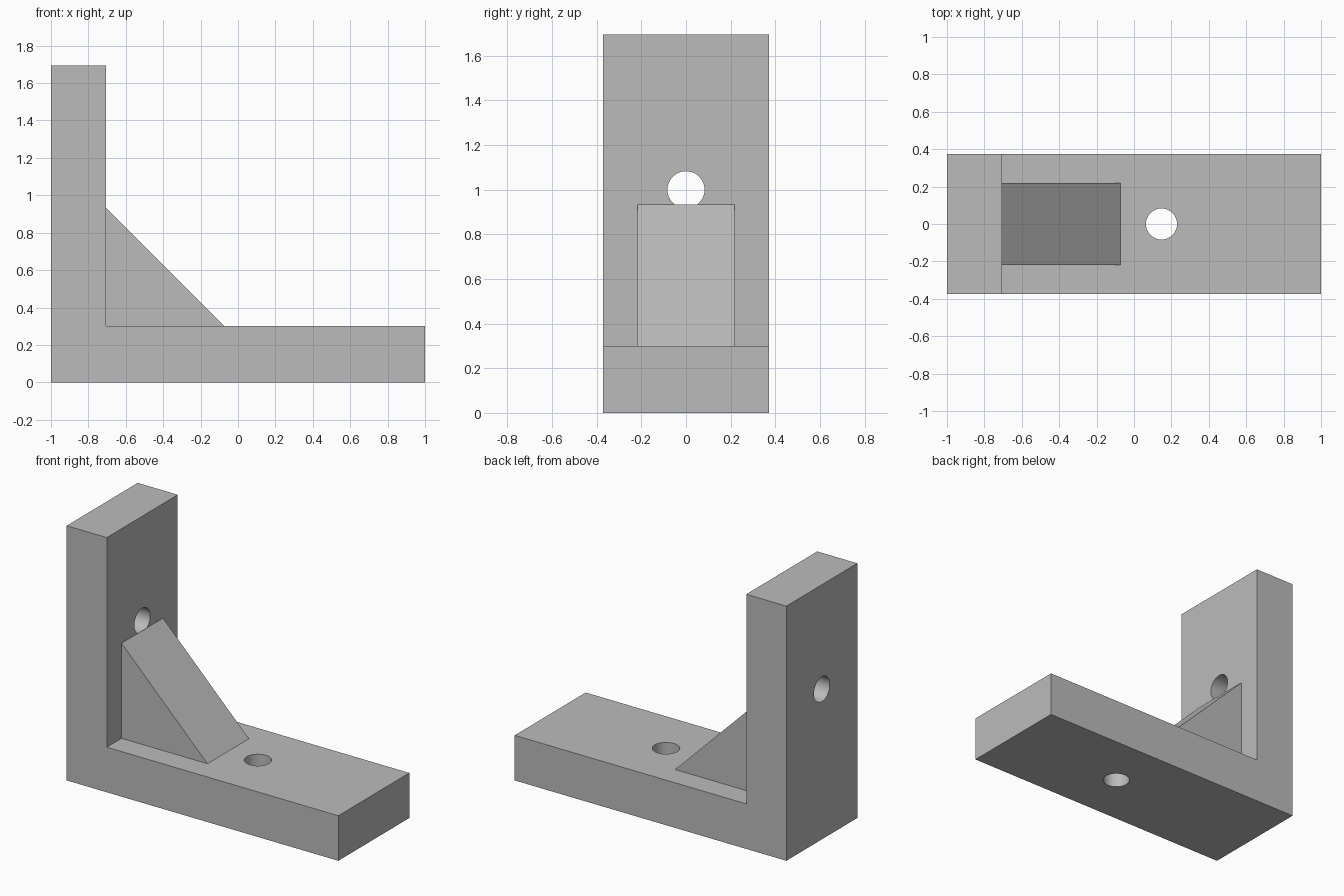
import bpy, bmesh, math
from mathutils import Vector

cube = bpy.data.objects.get("Cube")
if cube:
    bpy.data.objects.remove(cube, do_unlink=True)

grey = bpy.data.materials.new("plain grey")
grey.use_nodes = True
grey.diffuse_color = (0.5, 0.5, 0.5, 1)
grey.node_tree.nodes["Principled BSDF"].inputs["Base Color"].default_value = (0.5, 0.5, 0.5, 1)

HALF_WIDTH = 0.373
RIB_HALF_WIDTH = 0.218
THICK = 0.3
HEIGHT = 1.695
WALL_X = -0.705
RIB = 0.633
HOLE_RADIUS = 0.083


def extrude_profile(name, points, half_width):
    """Extrude an x-z outline symmetrically along y."""
    bm = bmesh.new()
    face = bm.faces.new([bm.verts.new((x, -half_width, z)) for x, z in points])
    result = bmesh.ops.extrude_face_region(bm, geom=[face])
    verts = [v for v in result["geom"] if isinstance(v, bmesh.types.BMVert)]
    bmesh.ops.translate(bm, verts=verts, vec=Vector((0, 2 * half_width, 0)))
    bmesh.ops.recalc_face_normals(bm, faces=bm.faces)
    mesh = bpy.data.meshes.new(name)
    bm.to_mesh(mesh)
    bm.free()
    mesh.materials.append(grey)
    obj = bpy.data.objects.new(name, mesh)
    bpy.context.collection.objects.link(obj)
    return obj


def drill(target, name, location, rotation):
    """Cut a round through hole."""
    bpy.ops.mesh.primitive_cylinder_add(vertices=64, radius=HOLE_RADIUS, depth=0.8,
                                        location=location, rotation=rotation)
    cutter = bpy.context.object
    cutter.name = name
    cutter.data.materials.append(grey)
    cutter.hide_render = True
    mod = target.modifiers.new(name, 'BOOLEAN')
    mod.operation = 'DIFFERENCE'
    mod.solver = 'EXACT'
    mod.object = cutter
    bpy.ops.object.select_all(action='DESELECT')
    bpy.context.view_layer.objects.active = target
    target.select_set(True)
    bpy.ops.object.modifier_apply(modifier=mod.name)
    bpy.data.objects.remove(cutter, do_unlink=True)


# L-shaped body with one hole in each arm
bracket = extrude_profile("angle_bracket", [
    (-1, 0), (1, 0), (1, THICK), (WALL_X, THICK), (WALL_X, HEIGHT), (-1, HEIGHT)], HALF_WIDTH)
drill(bracket, "base_hole", (0.147, 0, THICK / 2), (0, 0, 0))
drill(bracket, "wall_hole", (-0.85, 0, 1.0), (0, math.pi / 2, 0))
bpy.ops.object.shade_smooth_by_angle(angle=math.radians(30))

# Triangular brace in the inner corner
extrude_profile("corner_brace", [
    (WALL_X, THICK), (WALL_X + RIB, THICK), (WALL_X, THICK + RIB)], RIB_HALF_WIDTH)
